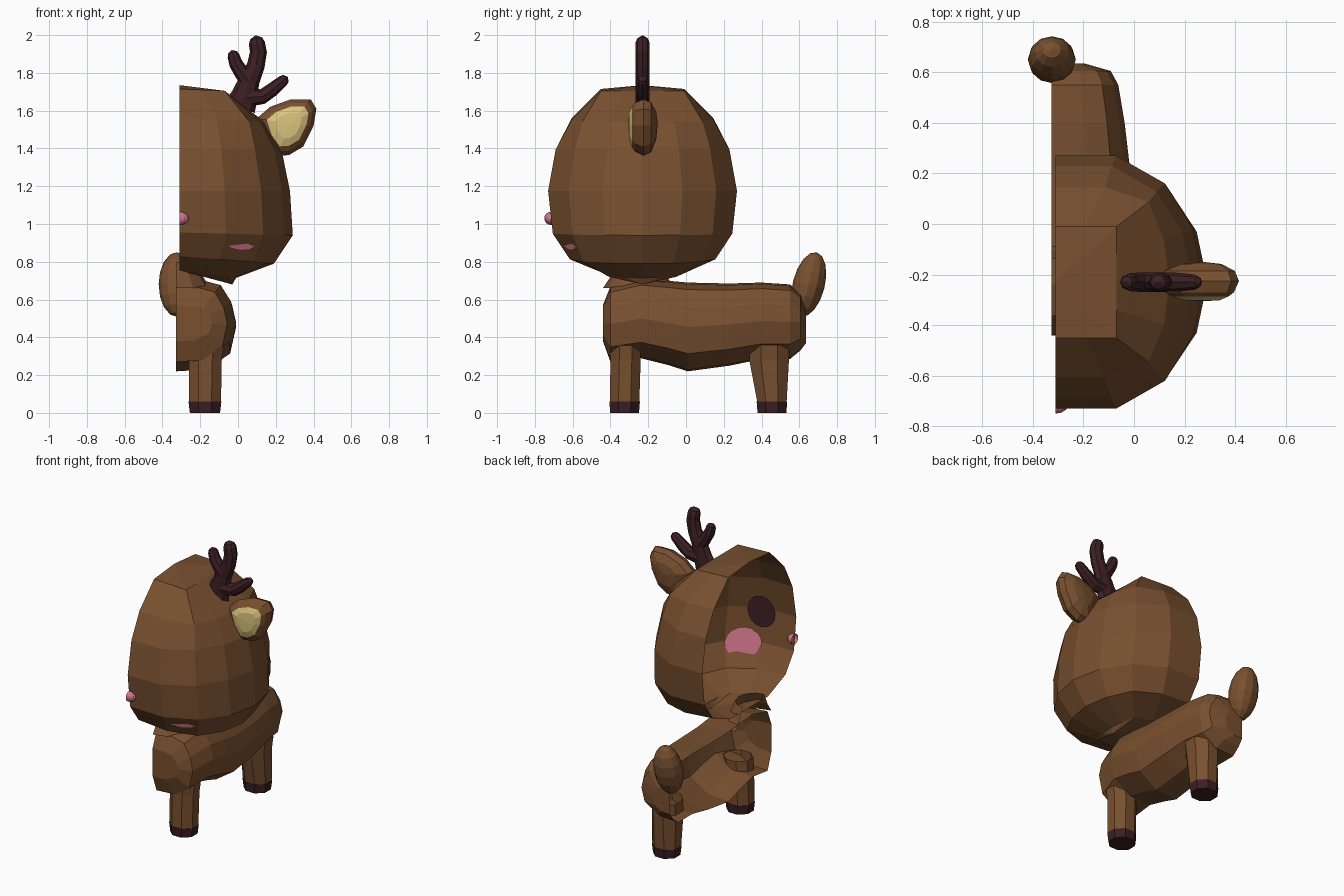
import bpy, bmesh, math
from mathutils import Vector, Matrix

if "Cube" in bpy.data.objects:
    bpy.data.objects.remove(bpy.data.objects["Cube"])


def material(name, rgb):
    m = bpy.data.materials.new(name)
    m.diffuse_color = (*rgb, 1)
    m.use_nodes = True
    m.node_tree.nodes["Principled BSDF"].inputs["Base Color"].default_value = m.diffuse_color
    return m


BROWN = material("brown fur", (0.19, 0.08, 0.029))
DARK = material("dark horn", (0.045, 0.014, 0.017))
PINK = material("pink", (0.62, 0.18, 0.26))
CREAM = material("cream", (0.70, 0.55, 0.21))


def finish(name, bm, *mats):
    bmesh.ops.recalc_face_normals(bm, faces=bm.faces)
    me = bpy.data.meshes.new(name)
    bm.to_mesh(me)
    bm.free()
    for m in mats:
        me.materials.append(m)
    ob = bpy.data.objects.new(name, me)
    bpy.context.collection.objects.link(ob)
    return ob


def loft(rings, closed=True, start=None, end=None):
    """Skin rings of points; start and end are optional apex points."""
    bm = bmesh.new()
    rows = [[bm.verts.new(p) for p in r] for r in rings]
    n = len(rows[0])
    steps = range(n if closed else n - 1)
    for a, b in zip(rows, rows[1:]):
        for i in steps:
            j = (i + 1) % n
            bm.faces.new((a[i], a[j], b[j], b[i]))
    for row, tip in ((rows[0], start), (rows[-1], end)):
        if tip is not None:
            t = bm.verts.new(tip)
            for i in steps:
                bm.faces.new((row[i], row[(i + 1) % n], t))
    return bm


def tube(name, path, mat, sides=8):
    """Tube in the antler plane through (x, z, radius) points, rounded end."""
    y = -0.23
    pts = [Vector((x, y, z)) for x, z, _ in path]
    rings = []
    for i, p in enumerate(pts):
        d = (pts[min(i + 1, len(pts) - 1)] - pts[max(i - 1, 0)]).normalized()
        u, v = Vector((0, 1, 0)), d.cross(Vector((0, 1, 0)))
        for push, k in ([(0, 1)] if i < len(pts) - 1 else [(0, 1), (0.6, 0.75)]):
            r = path[i][2]
            ry = min(r, 0.038) * k
            rings.append([p + d * push * r
                          + u * math.cos(2 * math.pi * s / sides) * ry
                          + v * math.sin(2 * math.pi * s / sides) * r * k
                          for s in range(sides)])
    return finish(name, loft(rings, start=pts[0], end=pts[-1] + d * path[-1][2]), mat)


# Head: half shell, open on its inner side
CX, CY = -0.31, -0.23
ROUND = [(0, -1), (0.41, -1), (0.74, -0.78), (0.93, -0.42), (1, 0)]
SQUARE = [(0, -1), (0.5, -1), (1, -1), (1, -0.5), (1, 0)]


def head_ring(z, wx, wy, sq, drop):
    q = [(a[0] + (b[0] - a[0]) * sq, a[1] + (b[1] - a[1]) * sq) for a, b in zip(ROUND, SQUARE)]
    q += [(x, -y) for x, y in q[-2::-1]]
    return [(CX + x * wx, CY + y * wy, z - drop * x) for x, y in q]


levels = [(0.755, 0.30, 0.20, 0.5, 0.04), (0.83, 0.50, 0.385, 0.15, 0.04),
          (0.955, 0.60, 0.475, 0, 0.015), (1.175, 0.585, 0.50, 0, 0),
          (1.395, 0.54, 0.46, 0, 0), (1.56, 0.45, 0.375, 0.3, 0.02),
          (1.715, 0.24, 0.22, 1, 0.01)]
bm = loft([head_ring(*l) for l in levels], closed=False,
          start=(-0.03, CY, 0.68), end=(CX, CY, 1.735))
bm.verts.ensure_lookup_table()
bm.faces.new((bm.verts[0], bm.verts[8], bm.verts[len(levels) * 9]))
finish("head", bm, BROWN)

# Body: half shell lofted along y, open on its inner side
BX = -0.327
SECTION = [(0, 1), (0.45, 0.98), (0.76, 0.92), (0.93, 0.72), (1, 0.5),
           (0.9, 0.2), (0.5, 0.02), (0, 0)]


def body_ring(y, top, bottom, w):
    return [(BX + x * w, y, bottom + z * (top - bottom)) for x, z in SECTION]


stations = [(-0.44, 0.57, 0.38, 0.19), (-0.40, 0.67, 0.27, 0.27), (-0.24, 0.71, 0.29, 0.31),
            (-0.10, 0.70, 0.255, 0.317), (0.01, 0.69, 0.22, 0.317), (0.23, 0.685, 0.25, 0.31),
            (0.40, 0.69, 0.285, 0.29), (0.55, 0.68, 0.285, 0.265), (0.605, 0.63, 0.33, 0.235),
            (0.635, 0.54, 0.37, 0.13)]
finish("body", loft([body_ring(*s) for s in stations], closed=False,
                    start=(BX, -0.44, 0.47), end=(BX, 0.635, 0.46)), BROWN)

# Neck: half collar between body and head
finish("neck", loft([[(BX + r * 0.95 * math.sin(math.pi * i / 6),
                       -0.25 - r * math.cos(math.pi * i / 6), z) for i in range(7)]
                     for z, r in ((0.66, 0.19), (0.72, 0.15), (0.80, 0.115))],
                    closed=False), BROWN)


# Legs with dark hooves
def leg_ring(x, y, z, rx, ry):
    f = 1 / math.cos(math.pi / 8)
    return [(x + rx * f * math.cos(math.pi * (i + 0.5) / 4),
             y + ry * f * math.sin(math.pi * (i + 0.5) / 4), z) for i in range(8)]


for name, y, y_top, ry_top in (("front", -0.325, -0.32, 0.08), ("back", 0.455, 0.44, 0.105)):
    x = -0.175
    finish(name + "_leg", loft([leg_ring(x, y, 0.06, 0.085, 0.078),
                                leg_ring(x + 0.002, y_top, 0.28, 0.087, ry_top),
                                leg_ring(x + 0.01, y_top, 0.36, 0.09, ry_top)]), BROWN)
    finish(name + "_hoof", loft([leg_ring(x, y, 0, 0.08, 0.076), leg_ring(x, y, 0.06, 0.087, 0.081)],
                                start=(x, y, 0), end=(x, y, 0.06)), DARK)

# Tail
bm = bmesh.new()
bmesh.ops.create_uvsphere(bm, u_segments=12, v_segments=8, radius=1)
bmesh.ops.transform(bm, verts=bm.verts, matrix=Matrix.Translation((-0.325, 0.65, 0.68))
                    @ Matrix.Rotation(math.radians(-14), 4, 'X')
                    @ Matrix.Diagonal((0.095, 0.085, 0.175, 1)))
finish("tail", bm, BROWN)

# Ear with cream inner face
OUTLINE = [(0.10, 1.56), (0.17, 1.62), (0.28, 1.66), (0.385, 1.66), (0.415, 1.61),
           (0.40, 1.52), (0.345, 1.41), (0.27, 1.365), (0.20, 1.36), (0.14, 1.44)]
EX, EZ = 0.275, 1.53


def ear_ring(y, s):
    return [(EX + (x - EX) * s, y, EZ + (z - EZ) * s) for x, z in OUTLINE]


ear = finish("ear", loft([ear_ring(-0.302, 0.45), ear_ring(-0.287, 0.70), ear_ring(-0.27, 0.86),
                          ear_ring(-0.225, 1), ear_ring(-0.185, 0.88), ear_ring(-0.158, 0.5)],
                         start=(EX, -0.305, EZ), end=(EX, -0.15, EZ)), BROWN, CREAM)
for p in ear.data.polygons:
    p.material_index = int(p.center.y < -0.29)

# Antler
tube("antler_stem", [(0.01, 1.62, 0.085), (0.035, 1.68, 0.07), (0.06, 1.76, 0.055),
                     (0.095, 1.84, 0.047), (0.108, 1.91, 0.045), (0.10, 1.957, 0.043)], DARK)
tube("antler_inner_tine", [(0.06, 1.75, 0.045), (0.02, 1.80, 0.04), (-0.012, 1.85, 0.036),
                           (-0.024, 1.89, 0.032)], DARK)
tube("antler_outer_tine", [(0.05, 1.67, 0.05), (0.13, 1.675, 0.04), (0.18, 1.71, 0.037),
                           (0.24, 1.76, 0.03)], DARK)


# Eye and cheek discs, mostly tucked behind the face surface
def disc(name, c, rx, rz, slope_x, slope_z, mat):
    bm = bmesh.new()
    ring = [(rx * math.cos(math.pi * i / 8), rz * math.sin(math.pi * i / 8)) for i in range(16)]
    bm.faces.new([bm.verts.new((c[0] + x, c[1] + slope_x * x + slope_z * z, c[2] + z))
                  for x, z in reversed(ring)])
    finish(name, bm, mat)


disc("eye", (-0.085, -0.68, 1.17), 0.10, 0.105, 0.08, 0, DARK)
disc("cheek", (0.02, -0.635, 0.95), 0.105, 0.09, 0.45, -0.3, PINK)

# Nose: half of a small ball
bm = bmesh.new()
bmesh.ops.create_uvsphere(bm, u_segments=12, v_segments=8, radius=1)
bmesh.ops.transform(bm, verts=bm.verts, matrix=Matrix.Translation((CX, -0.715, 1.03))
                    @ Matrix.Diagonal((0.05, 0.035, 0.035, 1)))
bmesh.ops.bisect_plane(bm, geom=bm.verts[:] + bm.edges[:] + bm.faces[:],
                       plane_co=(CX, 0, 0), plane_no=(-1, 0, 0), clear_outer=True)
finish("nose", bm, PINK)
